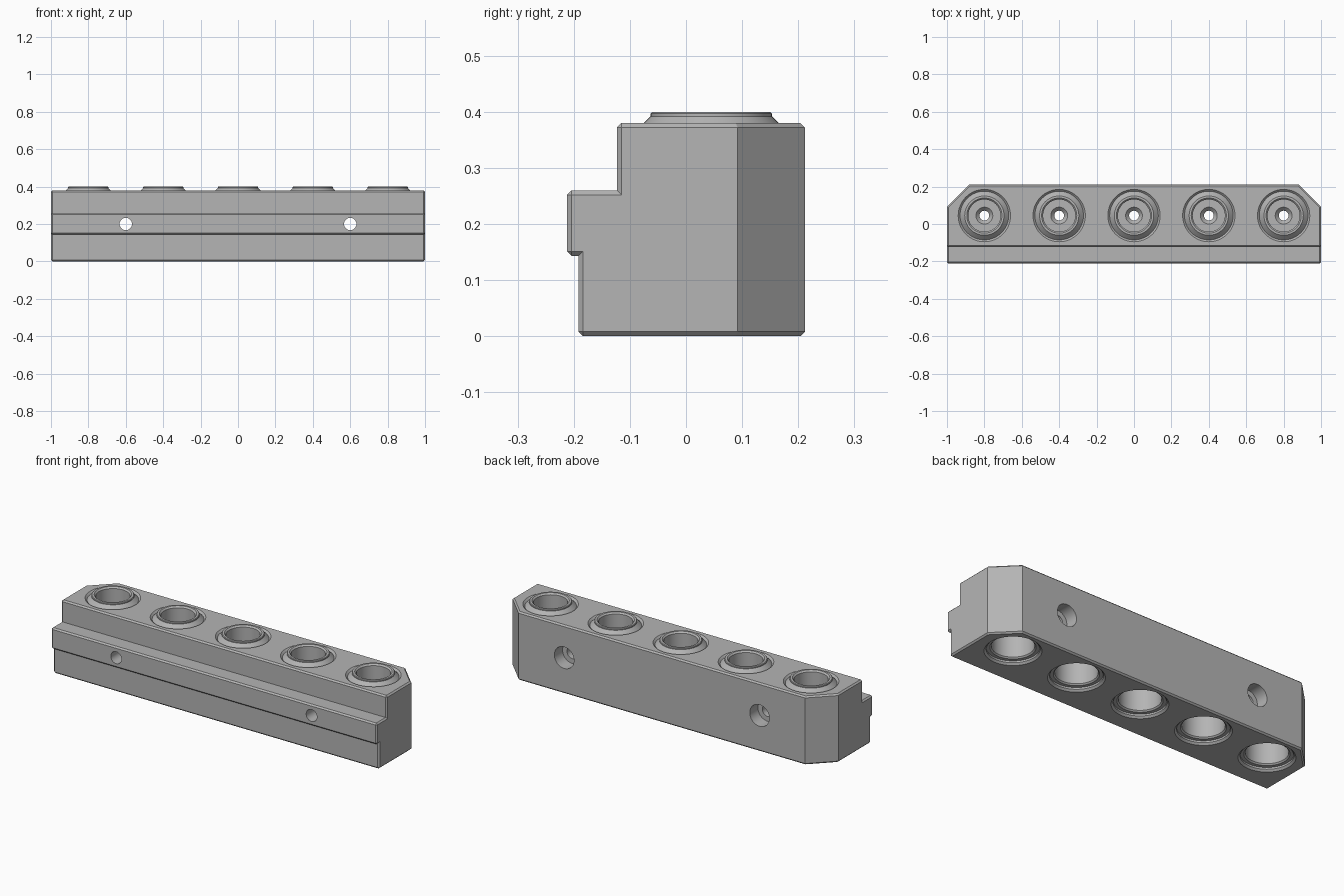
import bpy
import bmesh
import math
from mathutils import Matrix, Vector

cube = bpy.data.objects.get("Cube")
if cube:
    bpy.data.objects.remove(cube, do_unlink=True)

SEGMENTS = 64
BORE_Y = 0.045
BORE_XS = [-0.8, -0.4, 0, 0.4, 0.8]
TOP = 0.38
RIM = 0.14

grey = bpy.data.materials.new("machined_grey")
grey.use_nodes = True
colour = (0.46, 0.46, 0.46, 1)
grey.diffuse_color = colour
grey.node_tree.nodes["Principled BSDF"].inputs["Base Color"].default_value = colour


def make_object(name, bm):
    bmesh.ops.recalc_face_normals(bm, faces=bm.faces)
    mesh = bpy.data.meshes.new(name)
    bm.to_mesh(mesh)
    bm.free()
    mesh.materials.append(grey)
    obj = bpy.data.objects.new(name, mesh)
    bpy.context.collection.objects.link(obj)
    return obj


def lathe(bm, profile, matrix, closed):
    """Spin a (radius, height) profile about z, then place it with the matrix."""
    verts = [bm.verts.new((r, 0, z)) for r, z in profile]
    pairs = list(zip(verts, verts[1:]))
    if closed:
        pairs.append((verts[-1], verts[0]))
    edges = [bm.edges.new(p) for p in pairs]
    before = set(bm.verts) - set(verts)
    bmesh.ops.spin(bm, geom=verts + edges, axis=(0, 0, 1), cent=(0, 0, 0),
                   angle=math.tau, steps=SEGMENTS, use_duplicate=False)
    new = [v for v in bm.verts if v not in before]
    bmesh.ops.remove_doubles(bm, verts=new, dist=0.0002)
    new = [v for v in bm.verts if v not in before]
    bmesh.ops.transform(bm, matrix=matrix, verts=new)


def smooth(obj):
    bpy.ops.object.select_all(action="DESELECT")
    obj.select_set(True)
    bpy.context.view_layer.objects.active = obj
    bpy.ops.object.shade_smooth_by_angle(angle=math.radians(25))


# Stepped block: side profile (y, z) extruded along x
profile = [(0.212, 0), (0.212, TOP), (-0.123, TOP), (-0.123, 0.26),
           (-0.212, 0.26), (-0.212, 0.143), (-0.192, 0.143), (-0.192, 0)]
bm = bmesh.new()
face = bm.faces.new([bm.verts.new((-1, y, z)) for y, z in profile])
ext = bmesh.ops.extrude_face_region(bm, geom=[face])
bmesh.ops.translate(bm, vec=(2, 0, 0),
                    verts=[g for g in ext["geom"] if isinstance(g, bmesh.types.BMVert)])
bmesh.ops.recalc_face_normals(bm, faces=bm.faces)

# Large vertical chamfers on the back corners
for side in (-1, 1):
    cut = bmesh.ops.bisect_plane(bm, geom=bm.verts[:] + bm.edges[:] + bm.faces[:],
                                 plane_co=(side, 0.092, 0), plane_no=(side, 1, 0),
                                 clear_outer=True)
    rim = [g for g in cut["geom_cut"] if isinstance(g, bmesh.types.BMEdge)]
    bmesh.ops.holes_fill(bm, edges=rim)
bmesh.ops.recalc_face_normals(bm, faces=bm.faces)

# Fine chamfer on the sharp outer edges
sharp = [e for e in bm.edges if e.is_convex and e.calc_face_angle(0) > math.radians(60)]
bmesh.ops.bevel(bm, geom=sharp, offset=0.008, segments=1, affect="EDGES",
                offset_type="OFFSET", clamp_overlap=True)
block = make_object("stepped_block", bm)

# Cutters for the bushing seats and the counterbored mounting holes
bm = bmesh.new()
for x in BORE_XS:
    lathe(bm, [(0, -0.1), (RIM, -0.1), (RIM, 0.5), (0, 0.5)],
          Matrix.Translation((x, BORE_Y, 0)), True)
for x in (-0.6, 0.6):
    place = Matrix.Translation((x, 0, 0.2)) @ Matrix.Rotation(-math.pi / 2, 4, "X")
    lathe(bm, [(0, -0.3), (0.033, -0.3), (0.033, 0.14), (0.06, 0.14), (0.06, 0.3), (0, 0.3)],
          place, True)
cutter = make_object("hole_cutter", bm)
cutter.hide_render = True

cut = block.modifiers.new("holes", "BOOLEAN")
cut.operation = "DIFFERENCE"
cut.solver = "EXACT"
cut.object = cutter
bpy.context.view_layer.objects.active = block
bpy.ops.object.modifier_apply(modifier=cut.name)
bpy.data.objects.remove(cutter, do_unlink=True)
smooth(block)

# Bushings: grooved rim, raised collar, upper pocket, web with pin hole, lower socket
bushing = [(RIM, 0), (RIM, TOP), (0.13, 0.37), (0.108, 0.392), (0.108, 0.397), (0.105, 0.4),
           (0.094, 0.4), (0.086, 0.392), (0.086, 0.21), (0.045, 0.21), (0.026, 0.19),
           (0.026, 0.16), (0.105, 0.16), (0.105, 0.027), (0.112, 0.02), (0.13, 0.02),
           (0.13, 0.01)]
for i, x in enumerate(BORE_XS):
    bm = bmesh.new()
    lathe(bm, bushing, Matrix.Translation((x, BORE_Y, 0)), True)
    smooth(make_object(f"bushing_{i + 1}", bm))
